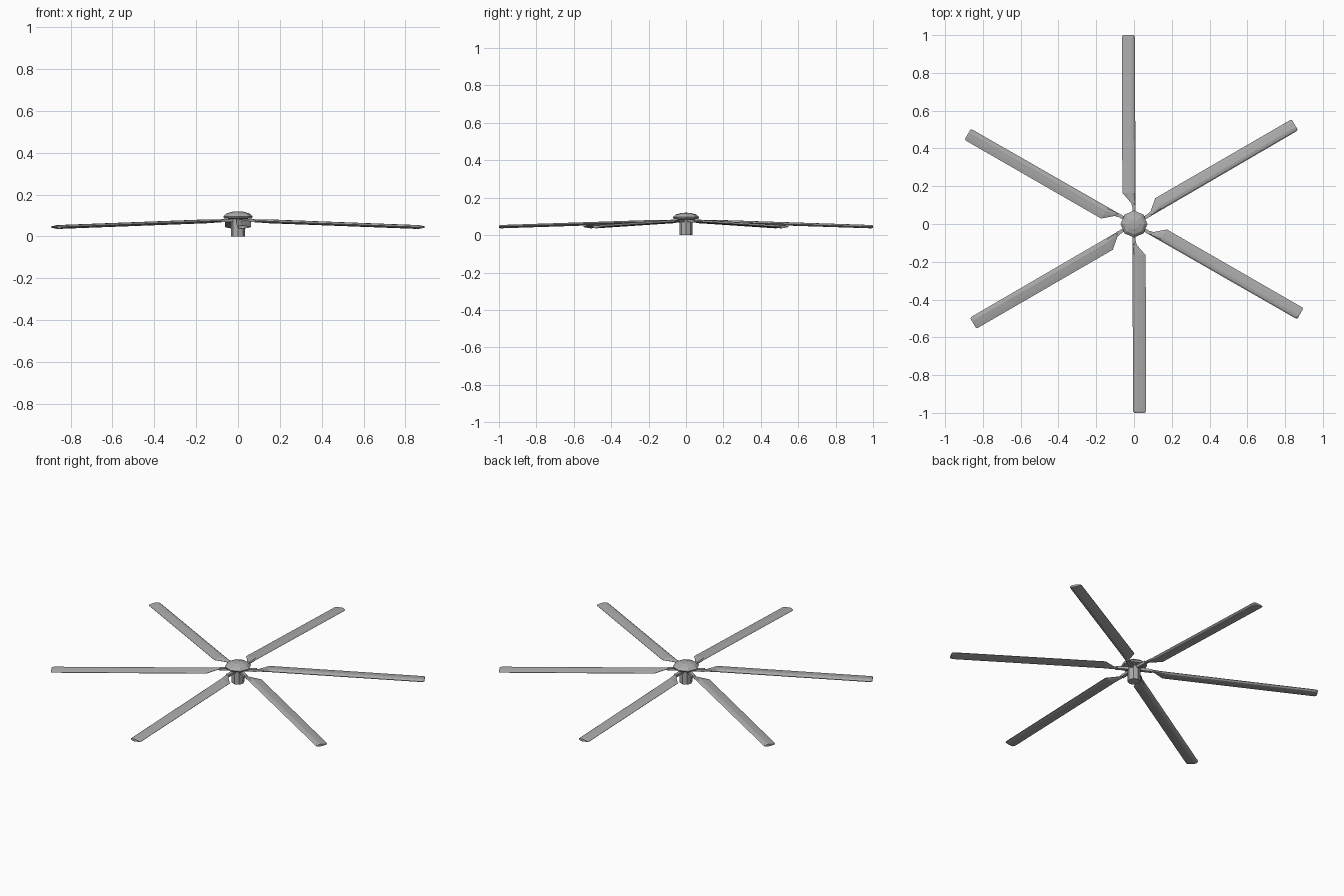
import bpy, bmesh
from math import cos, sin, pi, radians
from mathutils import Matrix

cube = bpy.data.objects.get("Cube")
if cube:
    bpy.data.objects.remove(cube, do_unlink=True)

# Single grey metal
metal = bpy.data.materials.new("grey_metal")
metal.use_nodes = True
GREY = (0.41, 0.41, 0.41, 1)
metal.diffuse_color = GREY
metal.node_tree.nodes["Principled BSDF"].inputs["Base Color"].default_value = GREY


def loft(name, rings, angle=0):
    """Skin a list of equal-length point rings and cap both ends."""
    bm = bmesh.new()
    loops = [[bm.verts.new(p) for p in ring] for ring in rings]
    for a, b in zip(loops, loops[1:]):
        for i in range(len(a)):
            j = (i + 1) % len(a)
            bm.faces.new((a[i], a[j], b[j], b[i]))
    bm.faces.new(loops[0])
    bm.faces.new(loops[-1])
    bmesh.ops.recalc_face_normals(bm, faces=bm.faces)
    bm.transform(Matrix.Rotation(angle, 4, "Z"))
    mesh = bpy.data.meshes.new(name)
    bm.to_mesh(mesh)
    bm.free()
    mesh.materials.append(metal)
    obj = bpy.data.objects.new(name, mesh)
    bpy.context.collection.objects.link(obj)
    return obj


def octagon(radius, z):
    return [(radius * cos(i * pi / 4), radius * sin(i * pi / 4), z) for i in range(8)]


def turned(name, profile):
    return loft(name, [octagon(r, z) for r, z in profile])


# Hub
turned("rotor_shaft", [(0.034, 0), (0.034, 0.09)])
turned("hub_cap", [(0.034, 0.083), (0.066, 0.087), (0.071, 0.096),
                   (0.055, 0.11), (0.028, 0.118), (0.004, 0.12)])

# Blade section: chord fraction, height fraction
SECTION = [(0, 0), (0.12, 0.75), (0.32, 1), (0.7, 0.6), (1, 0.1),
           (1, -0.1), (0.7, -0.6), (0.32, -1), (0.12, -0.75)]


def section(r, start, end, half):
    z = 0.078 - 0.033 * r
    return [(r, start + (end - start) * c, z + half * h) for c, h in SECTION]


# Six drooping blades, each with a narrow root arm
for i in range(6):
    angle = radians(30 + 60 * i)
    loft(f"blade_{i + 1}", [section(0.09, -0.008, 0.010, 0.007),
                            section(0.11, -0.008, 0.014, 0.007),
                            section(0.165, -0.008, 0.062, 0.009),
                            section(0.99, -0.005, 0.063, 0.009),
                            section(1.0, 0.001, 0.059, 0.007)], angle)
    arm = [[(r, y, 0.078 - 0.033 * r + z) for y, z in
            ((-0.009, -0.007), (0.009, -0.007), (0.009, 0.007), (-0.009, 0.007))]
           for r in (0.01, 0.10)]
    loft(f"blade_arm_{i + 1}", arm, angle)
